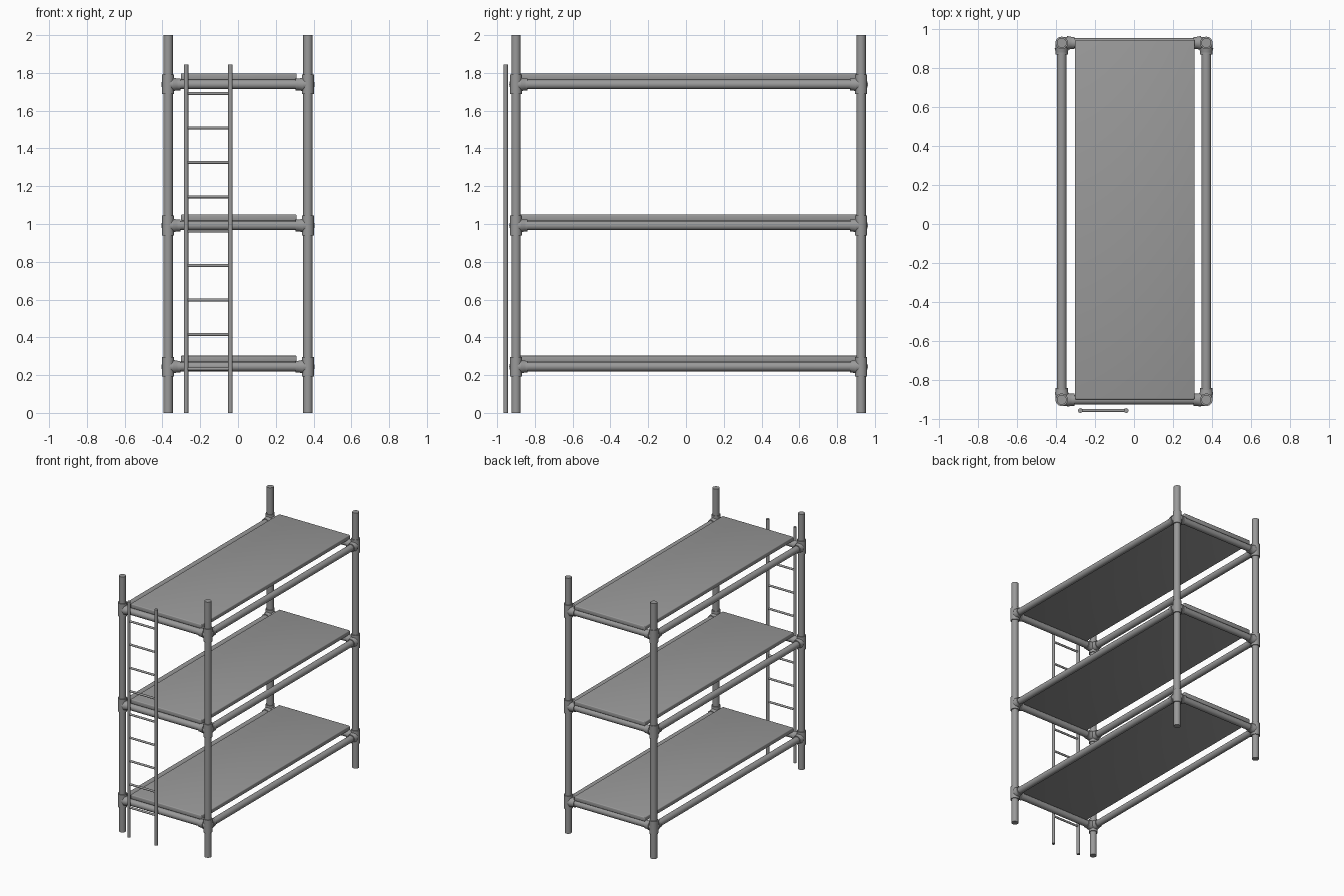
import bpy
from mathutils import Vector
from math import radians

if "Cube" in bpy.data.objects:
    bpy.data.objects.remove(bpy.data.objects["Cube"])

X = 0.37                    # post offset in x
YF, YB = -0.90, 0.927       # front and back post rows
LEVELS = [0.245, 0.992, 1.739]
R = 0.025                   # tube radius

steel = bpy.data.materials.new("dark_grey_steel")
steel.diffuse_color = (0.32, 0.32, 0.32, 1)
steel.use_nodes = True
steel.node_tree.nodes["Principled BSDF"].inputs["Base Color"].default_value = steel.diffuse_color


def tube(name, a, b, r1, r2=None, sides=32):
    """Round bar (or cone) from a to b."""
    a, b = Vector(a), Vector(b)
    d = b - a
    bpy.ops.mesh.primitive_cone_add(
        vertices=sides, radius1=r1, radius2=r1 if r2 is None else r2,
        depth=d.length, location=(a + b) / 2,
        rotation=d.to_track_quat('Z', 'Y').to_euler())
    ob = bpy.context.object
    ob.name = name
    ob.data.materials.append(steel)
    bpy.ops.object.shade_smooth_by_angle(angle=radians(35))
    return ob


def coupling(x, y, z):
    """Corner fitting: sleeve on the post plus two sockets for the rails."""
    c = Vector((x, y, z))
    tube("coupling_sleeve", c - Vector((0, 0, 0.052)), c + Vector((0, 0, 0.052)), 0.032)
    dx = Vector((-1 if x > 0 else 1, 0, 0))
    dy = Vector((0, -1 if y > 0 else 1, 0))
    for d, length in ((dx, 0.065), (dy, 0.06)):
        tube("coupling_socket", c, c + d * length, 0.031)
        tube("coupling_collar", c + d * 0.026, c + d * 0.05, 0.036, 0.031)


# Corner posts
for x in (-X, X):
    for y in (YF, YB):
        tube("post", (x, y, 0), (x, y, 2), R)

for z in LEVELS:
    # Rails and corner fittings
    for x in (-X, X):
        tube("side_rail", (x, YF, z), (x, YB, z), R)
        for y in (YF, YB):
            coupling(x, y, z)
    for y in (YF, YB):
        tube("end_rail", (-X, y, z), (X, y, z), R)

    # Deck board with softened edges
    bpy.ops.mesh.primitive_cube_add(size=1, location=(0.004, 0.022, z + 0.041))
    deck = bpy.context.object
    deck.name = "deck"
    deck.scale = (0.614, 1.84, 0.034)
    bpy.ops.object.transform_apply(location=False, rotation=False, scale=True)
    deck.data.materials.append(steel)
    bevel = deck.modifiers.new("bevel", 'BEVEL')
    bevel.width = 0.006
    bevel.segments = 3
    bpy.ops.object.shade_smooth()

# Ladder
LY = -0.955
for x in (-0.275, -0.04):
    tube("ladder_rail", (x, LY, 0), (x, LY, 1.845), 0.012, sides=24)
for i in range(9):
    z = 0.233 + i * 0.1822
    tube("ladder_rung", (-0.275, LY, z), (-0.04, LY, z), 0.008, sides=16)
